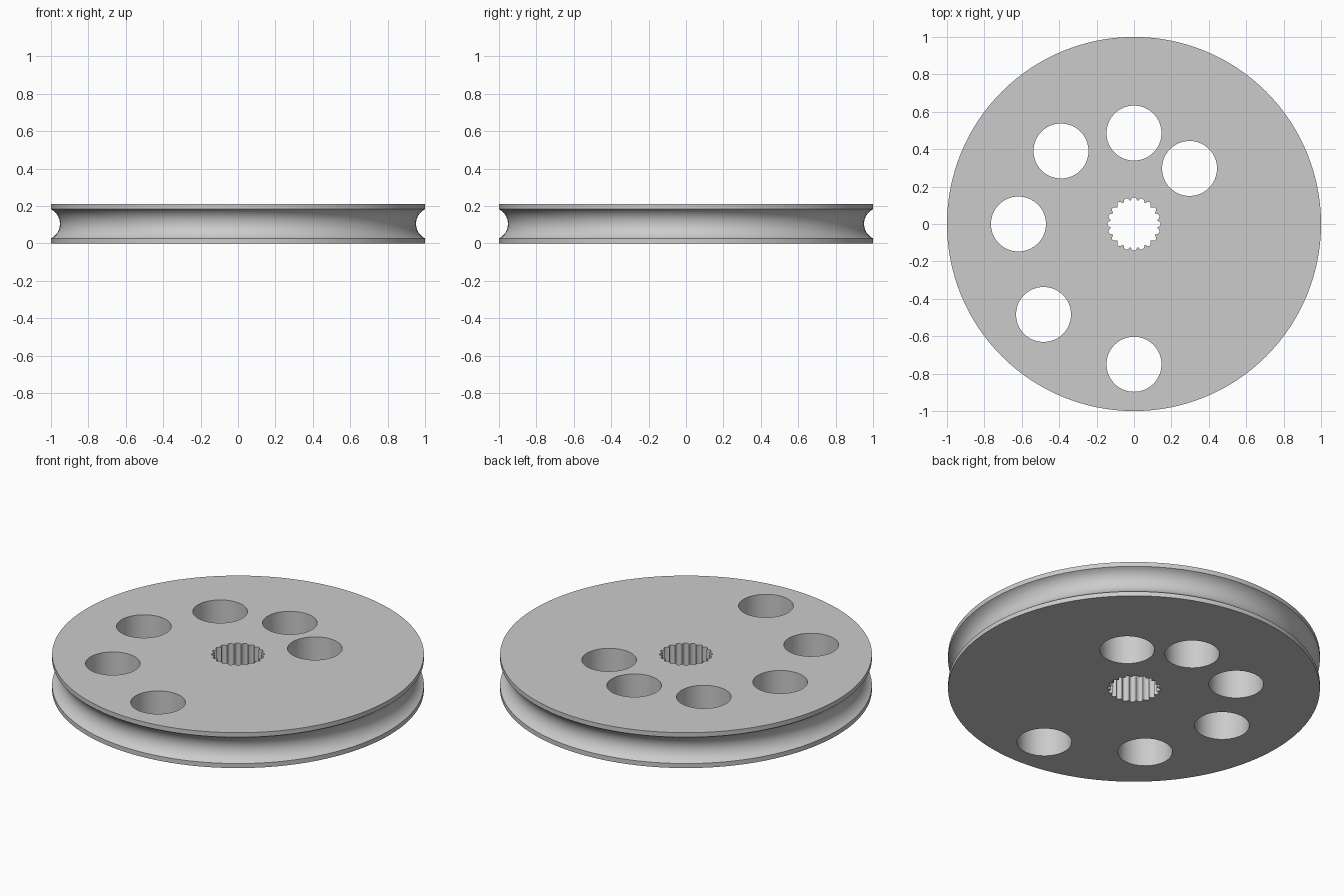
import bpy
import bmesh
from math import sin, cos, pi, radians, asin

SEGMENTS = 128
HEIGHT = 0.21
HOLE_RADIUS = 0.147
TEETH = 20

if "Cube" in bpy.data.objects:
    bpy.data.objects.remove(bpy.data.objects["Cube"])

grey = bpy.data.materials.new("light_grey")
grey.use_nodes = True
colour = (0.6, 0.6, 0.6, 1)
grey.diffuse_color = colour
grey.node_tree.nodes["Principled BSDF"].inputs["Base Color"].default_value = colour


def stack_rings(name, rings):
    """Closed solid from a stack of equally divided rings, bottom to top."""
    bm = bmesh.new()
    loops = [[bm.verts.new(p) for p in ring] for ring in rings]
    for low, high in zip(loops, loops[1:]):
        for i in range(len(low)):
            j = (i + 1) % len(low)
            bm.faces.new((low[i], low[j], high[j], high[i]))
    bm.faces.new(loops[0][::-1])
    bm.faces.new(loops[-1])
    mesh = bpy.data.meshes.new(name)
    bm.to_mesh(mesh)
    bm.free()
    obj = bpy.data.objects.new(name, mesh)
    mesh.materials.append(grey)
    bpy.context.collection.objects.link(obj)
    return obj


def circle(radius, z, x=0, y=0, n=SEGMENTS):
    return [(x + radius * cos(2 * pi * i / n), y + radius * sin(2 * pi * i / n), z)
            for i in range(n)]


def cut(target, cutter):
    mod = target.modifiers.new("cut", 'BOOLEAN')
    mod.operation = 'DIFFERENCE'
    mod.solver = 'EXACT'
    mod.object = cutter
    bpy.context.view_layer.objects.active = target
    bpy.ops.object.modifier_apply(modifier=mod.name)
    bpy.data.objects.remove(cutter)


# Pulley disc with a round groove in the rim
half, depth, steps = 0.078, 0.048, 16
arc_radius = (half ** 2 + depth ** 2) / (2 * depth)
span = asin(half / arc_radius)
profile = [(1, 0)]
for k in range(steps + 1):
    a = -span + 2 * span * k / steps
    profile.append((1 - arc_radius * (cos(a) - cos(span)), HEIGHT / 2 + arc_radius * sin(a)))
profile.append((1, HEIGHT))
pulley = stack_rings("pulley_wheel", [circle(r, z) for r, z in profile])

# Six round holes spiralling outward
for i in range(6):
    angle, reach = radians(45 + 45 * i), 0.42 + 0.066 * i
    x, y = reach * cos(angle), reach * sin(angle)
    cut(pulley, stack_rings("hole_cutter", [circle(HOLE_RADIUS, z, x, y, 64)
                                            for z in (-0.1, HEIGHT + 0.1)]))

# Splined bore in the centre
def spline(z, samples=8):
    n = TEETH * samples
    ring = []
    for i in range(n):
        a = 2 * pi * i / n
        r = 0.125 + 0.018 * abs(cos(TEETH * a / 2))
        ring.append((r * cos(a), r * sin(a), z))
    return ring

cut(pulley, stack_rings("bore_cutter", [spline(z) for z in (-0.1, HEIGHT + 0.1)]))

# Smooth curved walls, crisp rims
bpy.ops.object.select_all(action='DESELECT')
pulley.select_set(True)
bpy.context.view_layer.objects.active = pulley
bpy.ops.object.shade_smooth_by_angle(angle=radians(30))
